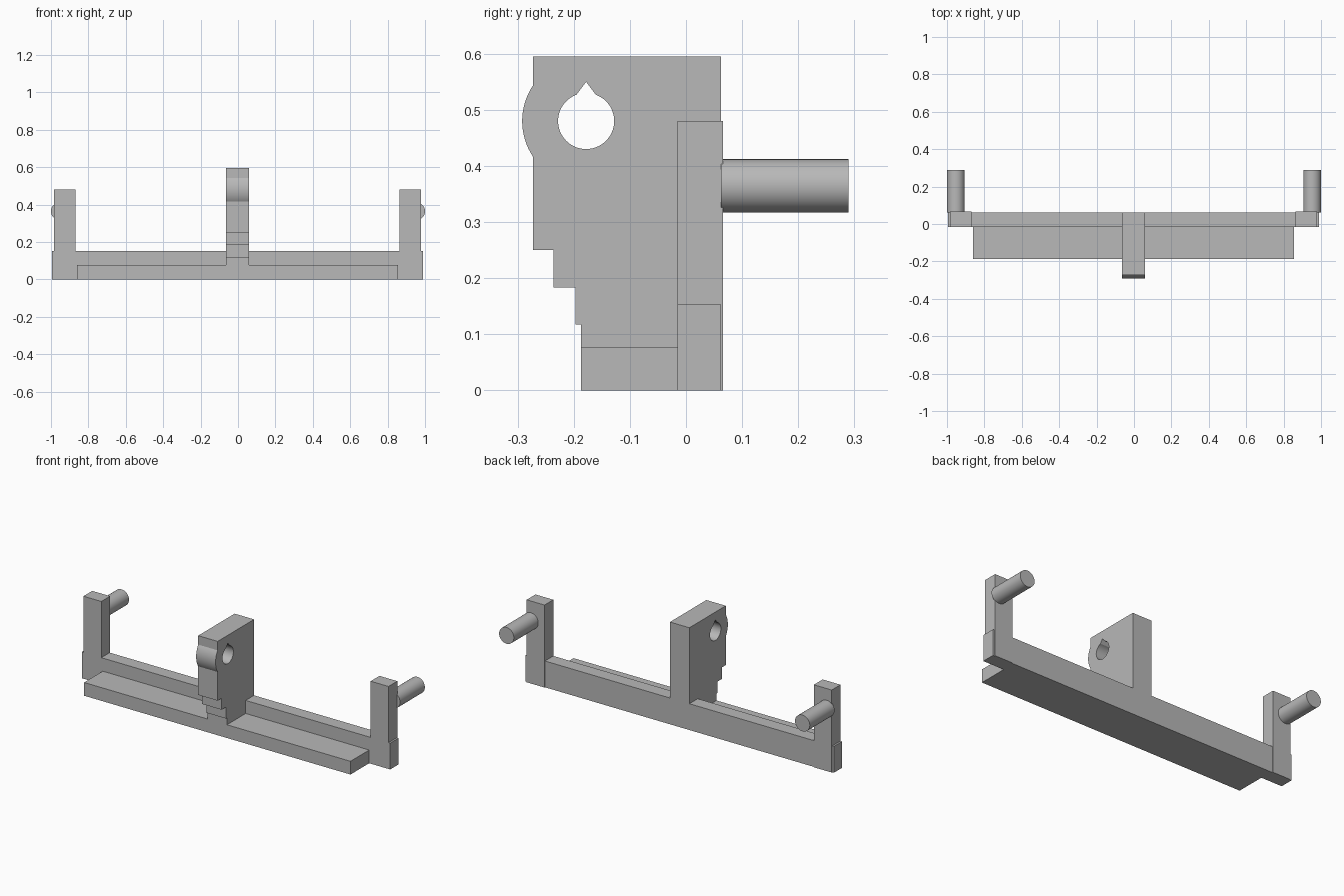
import bpy, bmesh
from math import cos, sin, pi, radians, atan2

cube = bpy.data.objects.get("Cube")
if cube:
    bpy.data.objects.remove(cube)

grey = bpy.data.materials.new("plain grey")
grey.use_nodes = True
colour = (0.48, 0.48, 0.48, 1)
grey.diffuse_color = colour
grey.node_tree.nodes["Principled BSDF"].inputs["Base Color"].default_value = colour

MID = -0.0025          # centre line of the frame
BACK, FRONT = 0.062, -0.015


def block(name, x, y, z):
    """Box between (min, max) pairs on each axis."""
    bpy.ops.mesh.primitive_cube_add(size=1, location=[sum(a) / 2 for a in (x, y, z)])
    ob = bpy.context.object
    ob.name = name
    ob.scale = [a[1] - a[0] for a in (x, y, z)]
    bpy.ops.object.transform_apply(location=False, rotation=False, scale=True)
    ob.data.materials.append(grey)


def arc(centre, radius, start, end, steps):
    return [(centre[0] + radius * cos(start + (end - start) * i / steps),
             centre[1] + radius * sin(start + (end - start) * i / steps))
            for i in range(steps + 1)]


# Crossbar and front ledge
block("crossbar", (-0.995, 0.99), (FRONT, BACK), (0, 0.153))
block("front_ledge", (-0.86, 0.855), (-0.187, FRONT), (0, 0.077))

# End posts with rear pins
for side, name in ((1, "left"), (-1, "right")):
    xs = sorted((MID + side * 0.867, MID + side * 0.982))
    block(name + "_post", xs, (FRONT, 0.066), (0, 0.48))
    bpy.ops.mesh.primitive_cylinder_add(vertices=48, radius=0.0475, depth=0.29 - BACK,
                                        location=(side * 0.9525, (0.29 + BACK) / 2, 0.3645),
                                        rotation=(pi / 2, 0, 0))
    pin = bpy.context.object
    pin.name = name + "_pin"
    pin.data.materials.append(grey)
    bpy.ops.object.shade_smooth_by_angle(angle=radians(30))

# Central lug: stepped side profile with a rounded nose and a notched hole
hole = (-0.178, 0.48)
nose = atan2(0.063, 0.095)
outline = [(BACK, 0.595), (BACK, 0), (-0.187, 0), (-0.187, 0.117), (-0.197, 0.117),
           (-0.197, 0.183), (-0.236, 0.183), (-0.236, 0.25), (-0.273, 0.25)]
outline += arc(hole, 0.114, pi + nose, pi - nose, 16) + [(-0.273, 0.595)]
gap = atan2(0.017, 0.047)
opening = arc(hole, 0.05, pi / 2 + gap, pi * 2.5 - gap, 48) + [(hole[0], 0.55)]

curve = bpy.data.curves.new("central_lug", "CURVE")
curve.dimensions = "2D"
curve.fill_mode = "BOTH"
curve.extrude = 0.0625
for points in (outline, opening):
    spline = curve.splines.new("POLY")
    spline.points.add(len(points) - 1)
    for p, (y, z) in zip(spline.points, points):
        p.co = (y, z, 0, 1)
    spline.use_cyclic_u = True
lug = bpy.data.objects.new("central_lug", curve)
bpy.context.collection.objects.link(lug)
lug.location.x = MID
lug.rotation_euler = (pi / 2, 0, pi / 2)
bpy.ops.object.select_all(action="DESELECT")
lug.select_set(True)
bpy.context.view_layer.objects.active = lug
bpy.ops.object.convert(target="MESH")
lug = bpy.context.object

# Weld the lug's caps to its walls
bm = bmesh.new()
bm.from_mesh(lug.data)
bmesh.ops.remove_doubles(bm, verts=bm.verts, dist=0.0001)
bmesh.ops.recalc_face_normals(bm, faces=bm.faces)
bm.to_mesh(lug.data)
bm.free()
lug.data.materials.clear()
lug.data.materials.append(grey)
bpy.ops.object.shade_smooth_by_angle(angle=radians(20))
